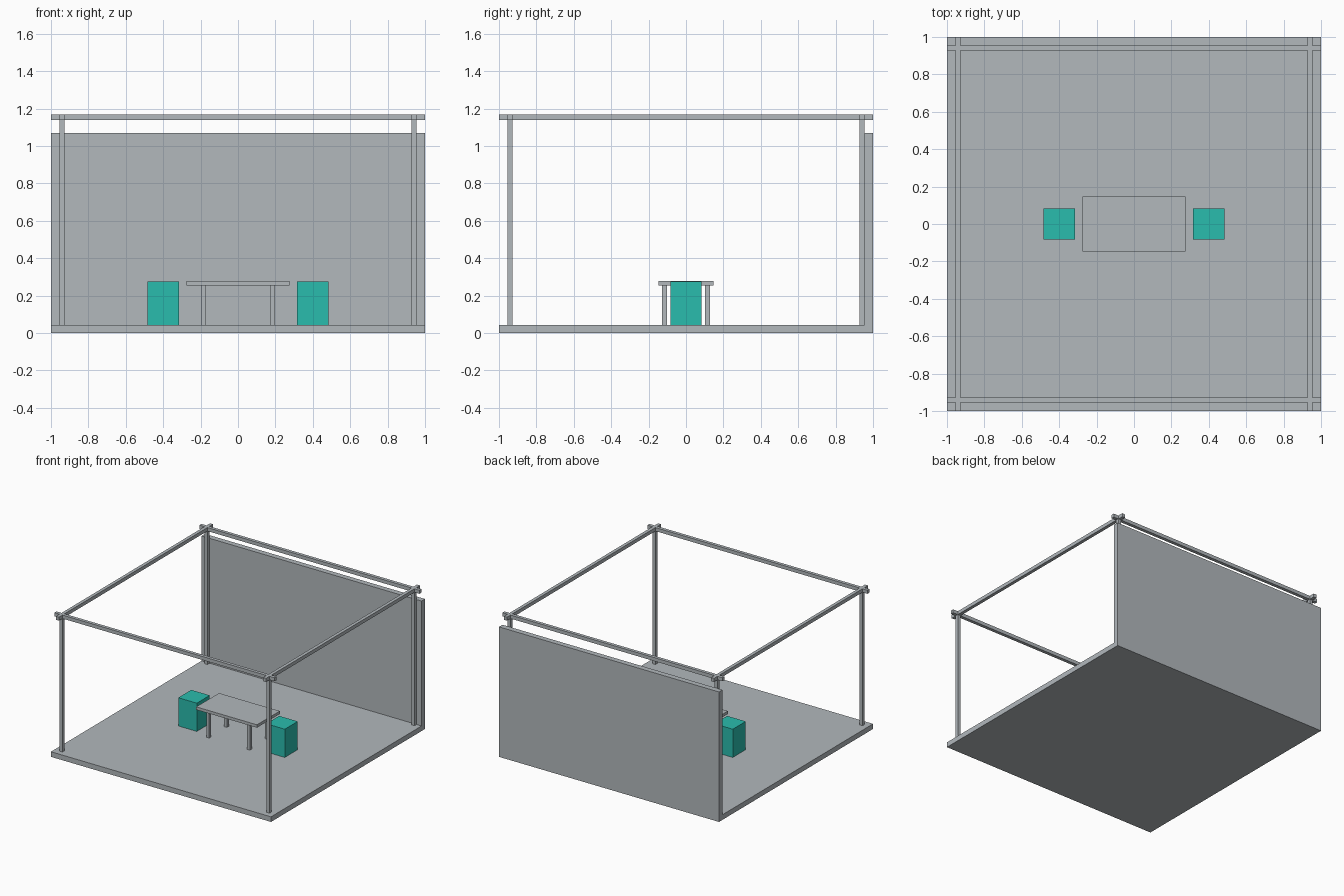
import bpy
import bmesh

if "Cube" in bpy.data.objects:
    bpy.data.objects.remove(bpy.data.objects["Cube"])


def material(name, rgb):
    lin = [c / 255 / 12.92 if c / 255 < 0.04045 else ((c / 255 + 0.055) / 1.055) ** 2.4 for c in rgb]
    m = bpy.data.materials.new(name)
    m.diffuse_color = (*lin, 1)
    m.use_nodes = True
    m.node_tree.nodes["Principled BSDF"].inputs["Base Color"].default_value = m.diffuse_color
    return m


GREY = material("light grey", (178, 184, 188))
TEAL = material("teal", (42, 188, 173))


def box(name, x, y, z, mat=GREY):
    """Box spanning the given (min, max) ranges."""
    bm = bmesh.new()
    bmesh.ops.create_cube(bm, size=1)
    for v in bm.verts:
        v.co = [r[0] if c < 0 else r[1] for c, r in zip(v.co, (x, y, z))]
    mesh = bpy.data.meshes.new(name)
    bm.to_mesh(mesh)
    bm.free()
    mesh.materials.append(mat)
    ob = bpy.data.objects.new(name, mesh)
    bpy.context.collection.objects.link(ob)
    return ob


def around(c, size):
    return (c - size / 2, c + size / 2)


FLOOR = 0.042
FULL = (-1, 1)
BAR = 0.027          # thickness of posts and beams
EDGE = 0.941         # distance of the frame from the centre
BEAM_Z = (1.138, 1.167)

# Floor and back wall
box("floor", FULL, FULL, (0, FLOOR))
box("back_wall", FULL, (0.955, 1), (FLOOR, 1.068))

# Open frame: four posts, four crossing beams
for sy, fb in ((-1, "front"), (1, "back")):
    for sx, lr in ((-1, "left"), (1, "right")):
        box(f"{fb}_{lr}_post", around(sx * EDGE, BAR), around(sy * EDGE, BAR), (FLOOR, BEAM_Z[0]))
    box(f"{fb}_beam", FULL, around(sy * EDGE, BAR), BEAM_Z)
for sx, lr in ((-1, "left"), (1, "right")):
    box(f"{lr}_beam", around(sx * EDGE, BAR), FULL, BEAM_Z)

# Table
box("table_top", (-0.276, 0.276), (-0.148, 0.148), (0.255, 0.279))
for sx, lr in ((-1, "left"), (1, "right")):
    for sy, fb in ((-1, "front"), (1, "back")):
        box(f"table_{fb}_{lr}_leg", around(sx * 0.185, 0.025), around(sy * 0.115, 0.025), (FLOOR, 0.255))

# Block stools at both ends of the table
for sx, lr in ((-1, "left"), (1, "right")):
    box(f"{lr}_stool", around(sx * 0.4, 0.168), around(0, 0.168), (FLOOR, 0.274), TEAL)
